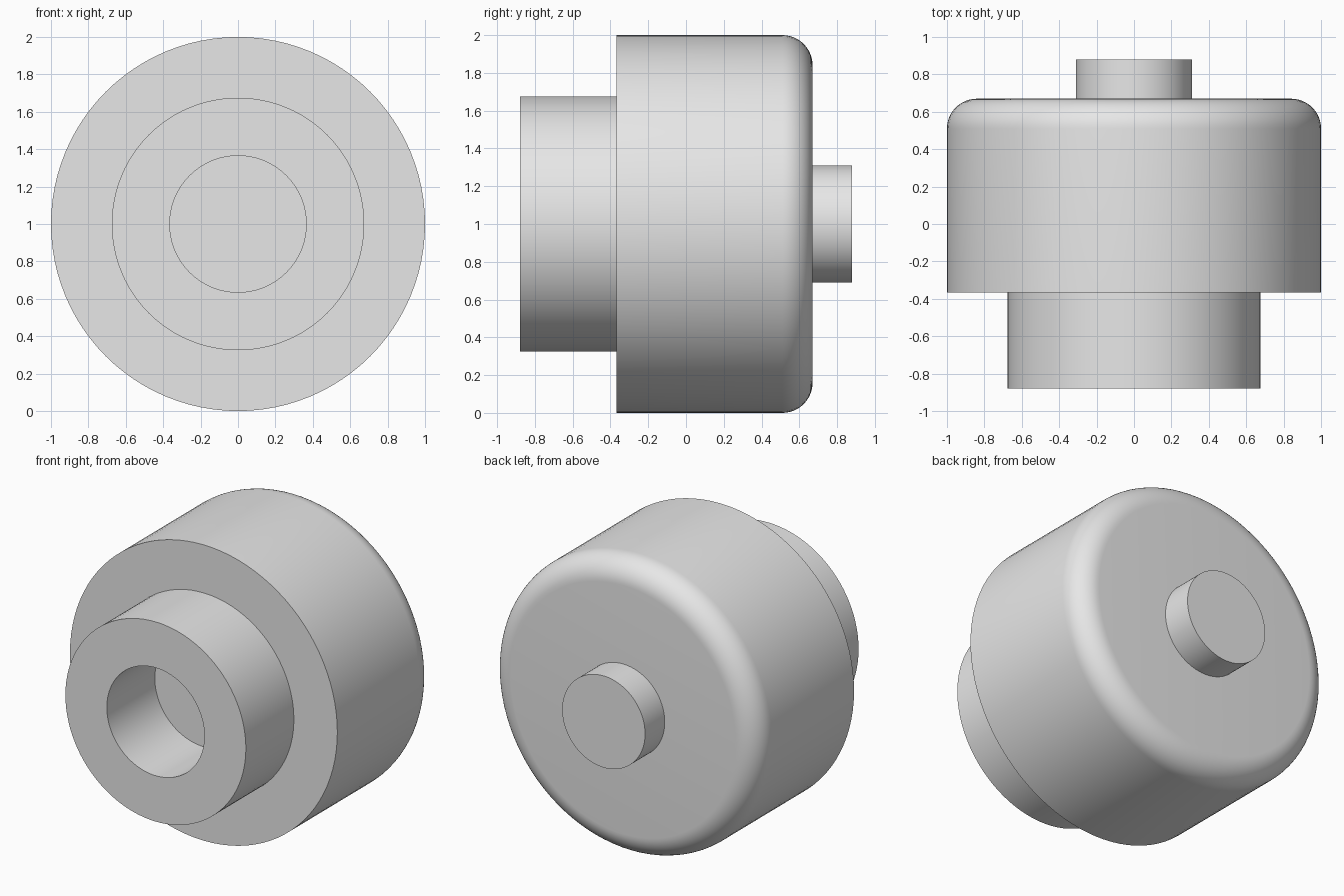
import bpy
import bmesh
from math import sin, cos, pi, radians
from mathutils import Matrix, Vector

SIDES = 96
AXIS_HEIGHT = 1.0

cube = bpy.data.objects.get("Cube")
if cube:
    bpy.data.objects.remove(cube, do_unlink=True)

grey = bpy.data.materials.new("plain_grey")
grey.use_nodes = True
grey.diffuse_color = (0.8, 0.8, 0.8, 1)
grey.node_tree.nodes["Principled BSDF"].inputs["Base Color"].default_value = grey.diffuse_color


def lathe(name, profile):
    """Revolve (radius, y) points about the horizontal y axis."""
    bm = bmesh.new()
    rings = []
    for radius, y in profile:
        if radius == 0:
            rings.append([bm.verts.new((0, y, 0))] * SIDES)
        else:
            angles = [2 * pi * i / SIDES for i in range(SIDES)]
            rings.append([bm.verts.new((radius * cos(a), y, radius * sin(a))) for a in angles])
    for a, b in zip(rings, rings[1:]):
        for i in range(SIDES):
            j = (i + 1) % SIDES
            corners = list(dict.fromkeys((a[i], a[j], b[j], b[i])))
            bm.faces.new(corners)
    bmesh.ops.recalc_face_normals(bm, faces=bm.faces)
    bm.transform(Matrix.Translation(Vector((0, 0, AXIS_HEIGHT))))
    mesh = bpy.data.meshes.new(name)
    bm.to_mesh(mesh)
    bm.free()
    mesh.materials.append(grey)
    obj = bpy.data.objects.new(name, mesh)
    bpy.context.collection.objects.link(obj)
    bpy.ops.object.select_all(action="DESELECT")
    obj.select_set(True)
    bpy.context.view_layer.objects.active = obj
    bpy.ops.object.shade_smooth_by_angle(angle=radians(30))
    return obj


front, shoulder, back, tip = -0.88, -0.367, 0.67, 0.88

# Main drum with a rounded rear rim
fillet, steps = 0.16, 12
rim = [(1 - fillet + fillet * cos(t), back - fillet + fillet * sin(t))
       for t in (pi / 2 * i / steps for i in range(steps + 1))]
lathe("drum", [(0, shoulder), (1, shoulder)] + rim + [(0, back)])

# Front collar, bored through to the face of the drum
bore, collar = 0.365, 0.675
lathe("collar", [(bore, shoulder), (bore, front), (collar, front), (collar, shoulder), (bore, shoulder)])

# Rear spindle stub
stub = 0.31
lathe("rear_stub", [(stub, back), (stub, tip), (0, tip)])
